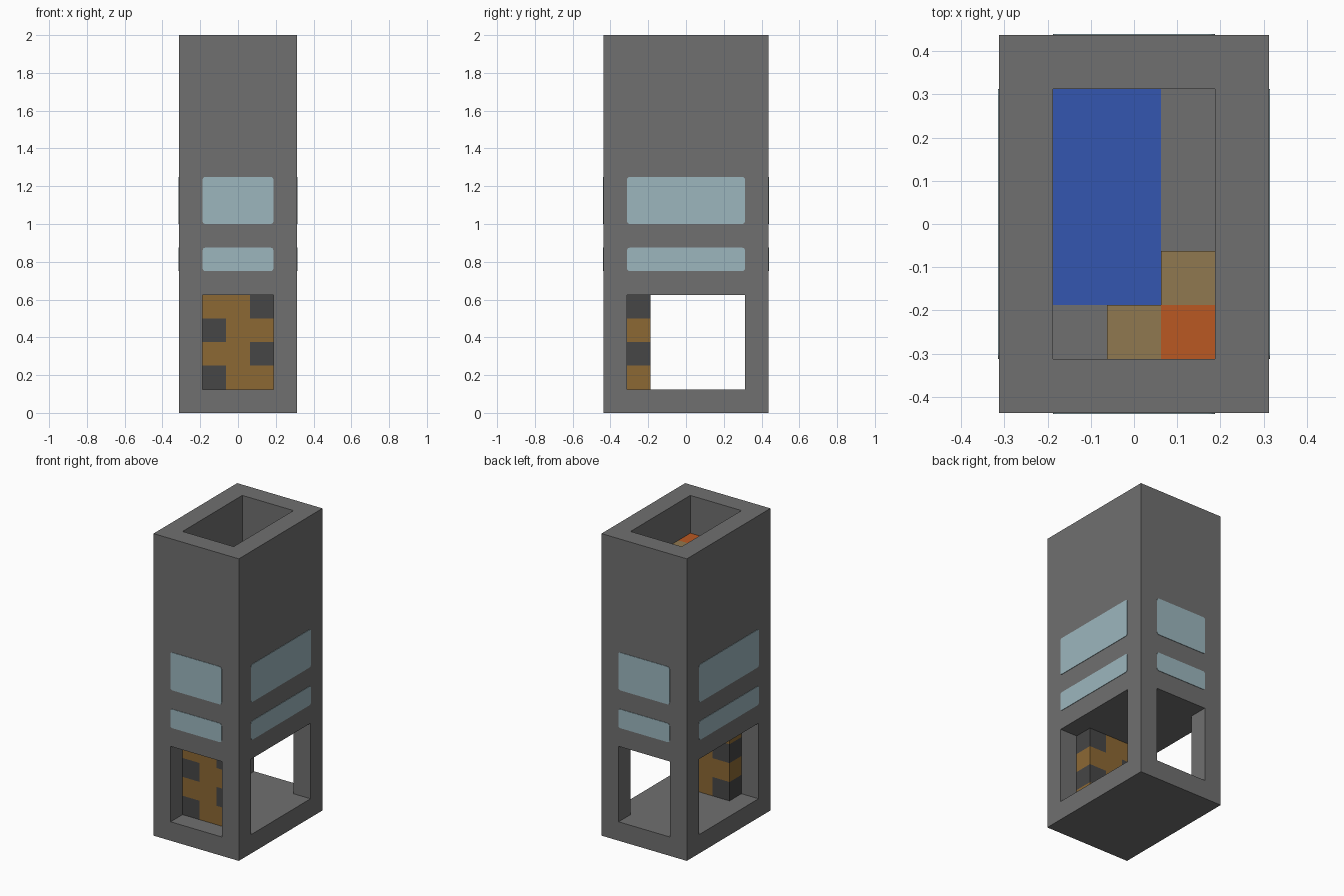
import bpy
import bmesh
from mathutils import Vector

default = bpy.data.objects.get("Cube")
if default:
    bpy.data.objects.remove(default, do_unlink=True)

U = 0.125                    # building module
HX, HY = 2.5 * U, 3.5 * U    # outer half sizes
IX, IY = 1.5 * U, 2.5 * U    # inner half sizes


def material(name, r, g, b):
    m = bpy.data.materials.new(name)
    m.use_nodes = True
    m.diffuse_color = (r, g, b, 1)
    m.node_tree.nodes["Principled BSDF"].inputs["Base Color"].default_value = (r, g, b, 1)
    return m


GREY = material("concrete_grey", 0.16, 0.16, 0.16)
GLASS = material("pale_glass", 0.335, 0.47, 0.515)
BROWN = material("wood_brown", 0.265, 0.14, 0.034)
DARK = material("dark_grey", 0.061, 0.061, 0.061)
BLUE = material("water_blue", 0.034, 0.093, 0.434)
TAN = material("tan_wood", 0.28, 0.188, 0.08)
ORANGE = material("orange", 0.49, 0.098, 0.016)


def box(name, lo, hi, *mats, round_axis=None, radius=0.015):
    """Box between two corners, optionally rounded around one axis."""
    lo, hi = Vector(lo), Vector(hi)
    bm = bmesh.new()
    bmesh.ops.create_cube(bm, size=1)
    for v in bm.verts:
        v.co = (lo + hi) / 2 + v.co * (hi - lo)
    if round_axis is not None:
        edges = [e for e in bm.edges
                 if abs((e.verts[0].co - e.verts[1].co).normalized()[round_axis]) > 0.9]
        bmesh.ops.bevel(bm, geom=edges, offset=radius, segments=3, profile=0.5,
                        affect='EDGES')
    mesh = bpy.data.meshes.new(name)
    bm.to_mesh(mesh)
    bm.free()
    for m in mats:
        mesh.materials.append(m)
    ob = bpy.data.objects.new(name, mesh)
    bpy.context.collection.objects.link(ob)
    return ob


def split(ob, axis, cuts, rule):
    """Cut a box along one axis, then choose materials by face centre."""
    bm = bmesh.new()
    bm.from_mesh(ob.data)
    normal = Vector((0, 0, 0))
    normal[axis] = 1
    for c in cuts:
        bmesh.ops.bisect_plane(bm, geom=bm.verts[:] + bm.edges[:] + bm.faces[:],
                               plane_co=normal * c, plane_no=normal)
    for f in bm.faces:
        f.material_index = rule(f.calc_center_median())
    bm.to_mesh(ob.data)
    bm.free()


# Tower shell with an open lobby and a sunken roof terrace
tower = box("tower", (-HX, -HY, 0), (HX, HY, 2), GREY)
cutters = [
    box("side_opening", (-1, -IY, U), (1, IY, 5 * U)),
    box("front_opening", (-IX, -1, U), (IX, 1, 5 * U)),
    box("roof_recess", (-IX, -IY, 13 * U), (IX, IY, 3)),
]
for cutter in cutters:
    cutter.hide_render = True
    mod = tower.modifiers.new("cut", 'BOOLEAN')
    mod.operation = 'DIFFERENCE'
    mod.solver = 'EXACT'
    mod.object = cutter
bpy.context.view_layer.update()
graph = bpy.context.evaluated_depsgraph_get()
carved = bpy.data.meshes.new_from_object(tower.evaluated_get(graph))
tower.modifiers.clear()
tower.data = carved
for cutter in cutters:
    bpy.data.objects.remove(cutter, do_unlink=True)
carved.materials.clear()
carved.materials.append(GREY)
carved.polygons.foreach_set("material_index", [0] * len(carved.polygons))

# Window bands on all four sides
T = 0.003
for floor, bottom, top in (("lower", 6 * U, 7 * U), ("upper", 8 * U, 10 * U)):
    for side, s in (("front", -1), ("back", 1)):
        y = s * HY
        box(f"{floor}_{side}_window", (-IX, y - T, bottom), (IX, y + T, top),
            GLASS, round_axis=1)
    for side, s in (("right", -1), ("left", 1)):
        x = s * HX
        box(f"{floor}_{side}_window", (x - T, -IY, bottom), (x + T, IY, top),
            GLASS, round_axis=0)


# Lobby screen with dark blocks alternating along both ends
def screen_rule(c):
    if abs(c.x) < U / 2:
        return 0
    row = int((c.z - U) / U)
    return int(row % 2 == (0 if c.x < 0 else 1))


screen = box("lobby_screen", (-IX, -IY, U), (IX, -IY + U, 5 * U), BROWN, DARK)
split(screen, 0, (-U / 2, U / 2), lambda c: 0)
split(screen, 2, (2 * U, 3 * U, 4 * U), screen_rule)

# Roof terrace pool and corner bench
deck = 13 * U
box("pool", (-IX, -IY + U, deck - T), (U / 2, IY, deck + T), BLUE)
box("bench_corner", (U / 2, -IY, deck), (IX, -IY + U, deck + U), ORANGE)
box("bench_front", (-U / 2, -IY, deck), (U / 2, -IY + U, deck + U), TAN)
box("bench_side", (U / 2, -IY + U, deck), (IX, -IY + 2 * U, deck + U), TAN)
